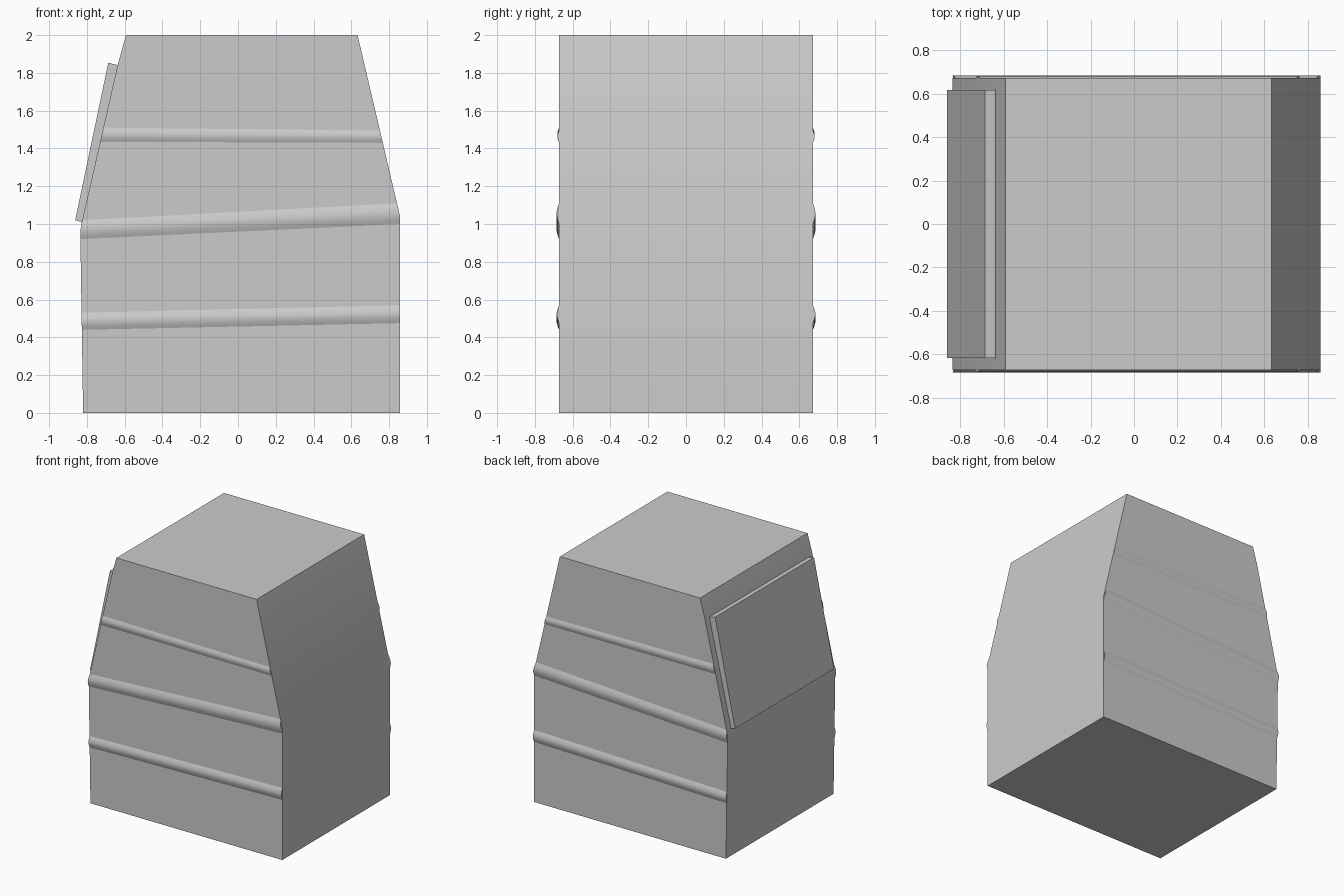
import bpy, bmesh, math

if "Cube" in bpy.data.objects:
    bpy.data.objects.remove(bpy.data.objects["Cube"])

HALF_Y = 0.672
LEFT = [(0, -0.82), (0.96, -0.835), (1.01, -0.827), (1.5, -0.715), (1.85, -0.635), (2, -0.593)]
RIGHT = [(0, 0.858), (1.04, 0.858), (2, 0.633)]


def edge_x(side, z):
    for (z0, x0), (z1, x1) in zip(side, side[1:]):
        if z <= z1:
            return x0 + (x1 - x0) * (z - z0) / (z1 - z0)
    return side[-1][1]


def finish(name, bm, smooth=None):
    bmesh.ops.recalc_face_normals(bm, faces=bm.faces)
    me = bpy.data.meshes.new(name)
    bm.to_mesh(me)
    bm.free()
    ob = bpy.data.objects.new(name, me)
    bpy.context.collection.objects.link(ob)
    if smooth:
        bpy.ops.object.select_all(action='DESELECT')
        ob.select_set(True)
        bpy.context.view_layer.objects.active = ob
        bpy.ops.object.shade_smooth_by_angle(angle=math.radians(smooth))
    return ob


def loft(bm, a, b):
    # closed solid between two matching outlines
    va, vb = [bm.verts.new(p) for p in a], [bm.verts.new(p) for p in b]
    n = len(va)
    for i in range(n):
        j = (i + 1) % n
        bm.faces.new((va[i], va[j], vb[j], vb[i]))
    bm.faces.new(va)
    bm.faces.new(vb)


def prism(name, profile, half, smooth=None):
    bm = bmesh.new()
    loft(bm, [(x, -half, z) for x, z in profile], [(x, half, z) for x, z in profile])
    return finish(name, bm, smooth)


# tapered body
prism("body", [(x, z) for z, x in RIGHT] + [(x, z) for z, x in reversed(LEFT)], HALF_Y, 20)

# sloping raised panel
prism("slanted_panel", [(-0.862, 1.02), (-0.815, 1.008), (-0.628, 1.836),
                        (-0.642, 1.843), (-0.687, 1.853)], 0.618)


# rounded ribs across front and back, trimmed to the body outline
def rib(name, z_left, z_right, height, sign, steps=12):
    rows = []
    for side, (lo, hi) in ((LEFT, z_left), (RIGHT, z_right)):
        row = []
        for i in range(steps + 1):
            z = lo + (hi - lo) * i / steps
            y = HALF_Y + height * math.sin(math.pi * i / steps)
            row.append((edge_x(side, z), sign * y, z))
        # root buried in the body
        for z in (hi, lo):
            row.append((edge_x(side, z) * 0.99, sign * (HALF_Y - 0.01), z))
        rows.append(row)
    bm = bmesh.new()
    loft(bm, *rows)
    finish(name, bm, 35)


RIBS = [("lower_rib", (0.44, 0.53), (0.475, 0.57), 0.013),
        ("middle_rib", (0.92, 1.02), (1.0, 1.11), 0.013),
        ("upper_rib", (1.435, 1.51), (1.43, 1.495), 0.009)]
for name, zl, zr, h in RIBS:
    rib(name + "_front", zl, zr, h, -1)
    rib(name + "_back", zl, zr, h, 1)
